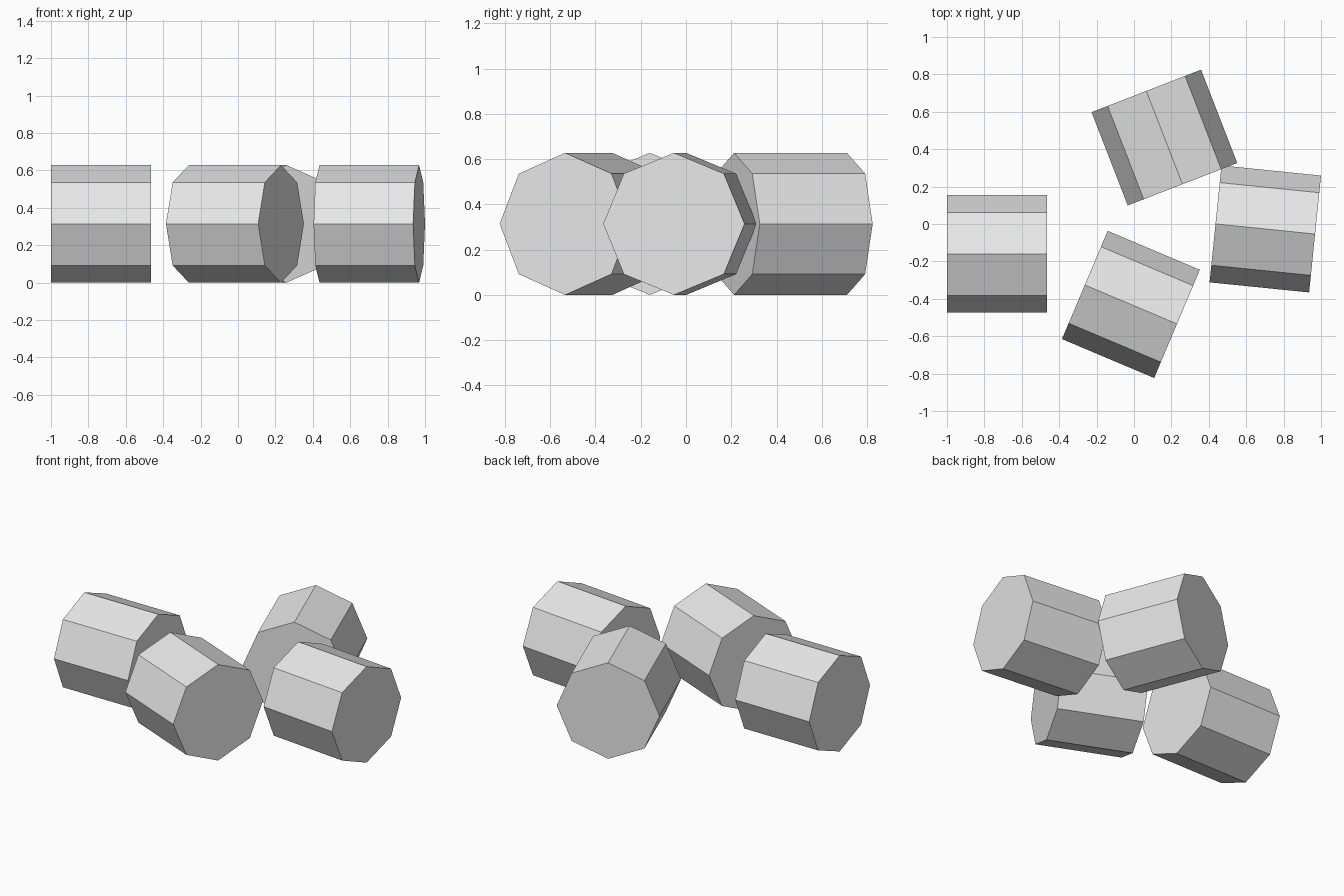
import bpy
from math import radians

cube = bpy.data.objects.get("Cube")
if cube:
    bpy.data.objects.remove(cube, do_unlink=True)

# Plain grey used by every part
GREY = (0.8, 0.8, 0.8, 1.0)
grey = bpy.data.materials.new("light_grey")
grey.use_nodes = True
grey.diffuse_color = GREY
for node in grey.node_tree.nodes:
    if node.type == 'BSDF_PRINCIPLED':
        node.inputs["Base Color"].default_value = GREY

RADIUS = 0.314
LENGTH = 0.535


def drum(name, x, y, yaw):
    """Octagonal drum lying on one edge, its axis turned by yaw about z."""
    bpy.ops.mesh.primitive_cylinder_add(
        vertices=8, radius=RADIUS, depth=LENGTH,
        location=(x, y, RADIUS), rotation=(0, radians(90), radians(yaw)))
    obj = bpy.context.object
    obj.name = name
    obj.data.materials.append(grey)
    bpy.ops.object.shade_flat()
    return obj


# Four loose drums scattered on the ground
drum("right_drum", -0.7325, -0.16, 0)
drum("front_drum", -0.0165, -0.43, -22.9)
drum("left_drum", 0.702, -0.0265, -5.8)
drum("back_drum", 0.1625, 0.462, -68.8)
